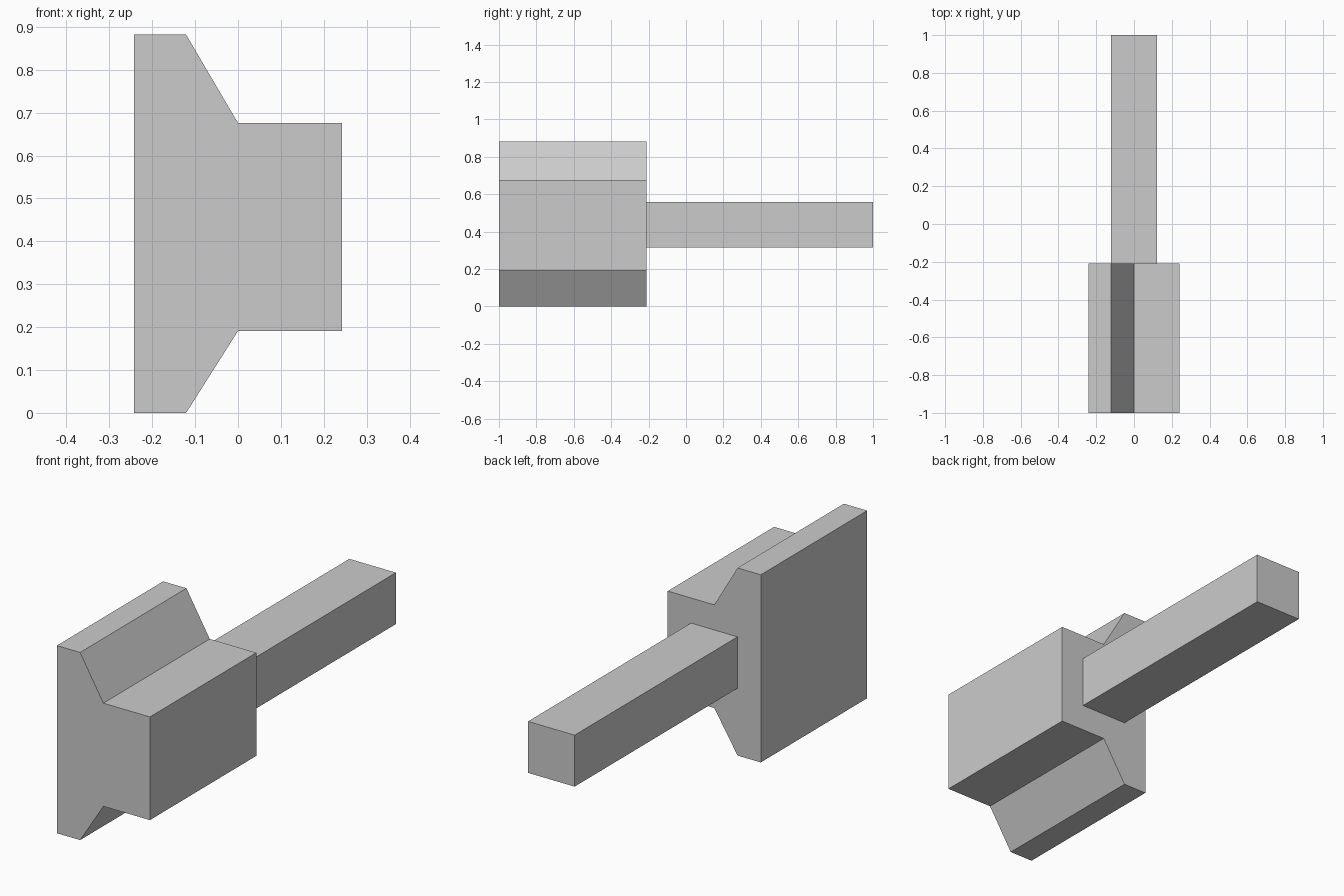
import bpy
import bmesh

if "Cube" in bpy.data.objects:
    bpy.data.objects.remove(bpy.data.objects["Cube"])


def extrude_profile(name, profile, y0, y1):
    """Solid prism from an (x, z) outline swept along y."""
    bm = bmesh.new()
    face = bm.faces.new([bm.verts.new((x, y0, z)) for x, z in profile])
    swept = bmesh.ops.extrude_face_region(bm, geom=[face], use_keep_orig=True)
    verts = [g for g in swept["geom"] if isinstance(g, bmesh.types.BMVert)]
    bmesh.ops.translate(bm, verts=verts, vec=(0, y1 - y0, 0))
    bmesh.ops.recalc_face_normals(bm, faces=bm.faces)
    mesh = bpy.data.meshes.new(name)
    bm.to_mesh(mesh)
    bm.free()
    obj = bpy.data.objects.new(name, mesh)
    bpy.context.collection.objects.link(obj)
    return obj


# Hammer-like head: tall flared plate tapering into a square block
head = [(-0.242, 0), (-0.121, 0), (0, 0.191), (0.242, 0.191),
        (0.242, 0.676), (0, 0.676), (-0.121, 0.882), (-0.242, 0.882)]
extrude_profile("head_block", head, -1.0, -0.21)

# Square bar projecting from the back of the head
bar = [(-0.121, 0.316), (0.121, 0.316), (0.121, 0.558), (-0.121, 0.558)]
extrude_profile("square_bar", bar, -0.21, 1.0)
